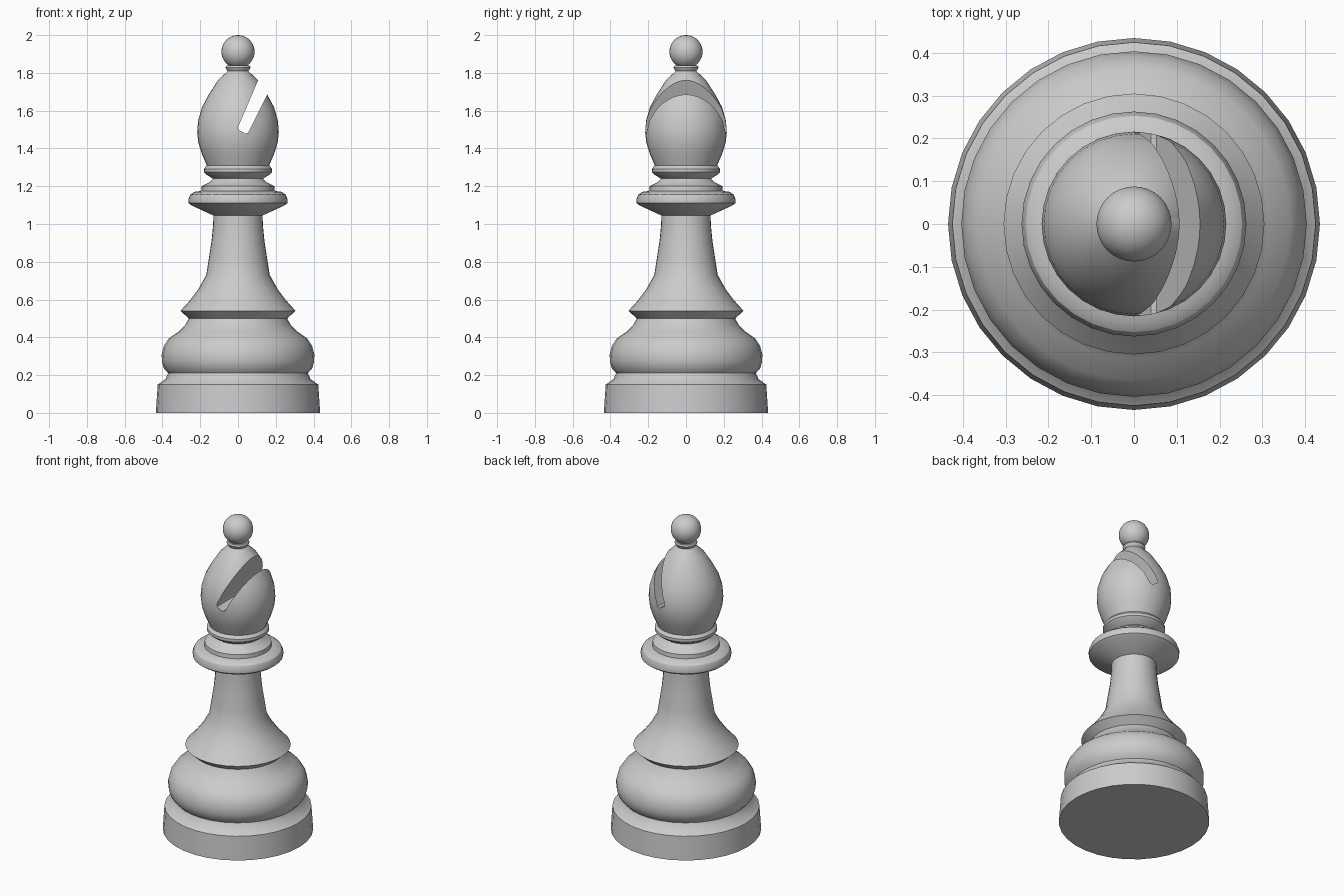
import bpy, bmesh
from math import pi, sin, cos, radians

if "Cube" in bpy.data.objects:
    bpy.data.objects.remove(bpy.data.objects["Cube"])

SIDES = 32


def finish(bm, name):
    bmesh.ops.remove_doubles(bm, verts=bm.verts, dist=1e-5)
    bmesh.ops.recalc_face_normals(bm, faces=bm.faces)
    mesh = bpy.data.meshes.new(name)
    bm.to_mesh(mesh)
    bm.free()
    obj = bpy.data.objects.new(name, mesh)
    bpy.context.collection.objects.link(obj)
    return obj


def activate(obj):
    bpy.ops.object.select_all(action='DESELECT')
    obj.select_set(True)
    bpy.context.view_layer.objects.active = obj


def lathe(name, profile):
    """Turn an (r, z) profile around the z axis."""
    bm = bmesh.new()
    verts = [bm.verts.new((r, 0, z)) for r, z in profile]
    edges = [bm.edges.new(p) for p in zip(verts, verts[1:])]
    bmesh.ops.spin(bm, geom=verts + edges, cent=(0, 0, 0), axis=(0, 0, 1),
                   angle=2 * pi, steps=SIDES)
    # outward normals, also for the open shells
    bmesh.ops.remove_doubles(bm, verts=bm.verts, dist=1e-5)
    return finish(bm, name)


# foot and rounded cushion
base = lathe("base", [
    (0, 0), (0.435, 0), (0.425, 0.15), (0.385, 0.178), (0.37, 0.21),
    (0.392, 0.235), (0.403, 0.27), (0.404, 0.31), (0.392, 0.355),
    (0.365, 0.395), (0.315, 0.43), (0.28, 0.465), (0.26, 0.50)])

# flared stem
stem = lathe("stem", [
    (0.26, 0.50), (0.305, 0.54), (0.255, 0.595), (0.21, 0.655),
    (0.168, 0.73), (0.154, 0.82), (0.14, 0.91), (0.132, 0.99), (0.13, 1.045)])

# collar disc with step and narrow ring
collar = lathe("collar", [
    (0.13, 1.045), (0.245, 1.098), (0.261, 1.11), (0.263, 1.13),
    (0.253, 1.155), (0.232, 1.17), (0.195, 1.175), (0.193, 1.20),
    (0.152, 1.22), (0.133, 1.24), (0.165, 1.26), (0.18, 1.275),
    (0.18, 1.292), (0.165, 1.31)])

# egg-shaped head with neck ring and ball
ball = [(0.088 * sin(a), 1.912 - 0.088 * cos(a))
        for a in (radians(32 + 148 * i / 12) for i in range(12))]
head = lathe("head", [
    (0, 1.31), (0.165, 1.31), (0.193, 1.375), (0.21, 1.43), (0.216, 1.485),
    (0.211, 1.55), (0.19, 1.62), (0.155, 1.685), (0.107, 1.76), (0.055, 1.81),
    (0.062, 1.82), (0.066, 1.829), (0.061, 1.838)] + ball + [(0, 2.0)])

# slanted slot cut through the head
bm = bmesh.new()
outline = [(0.0, 1.512), (0.002, 1.499), (0.04, 1.478), (0.053, 1.483),
           (0.154, 1.685), (0.224, 1.825), (0.176, 1.915), (0.106, 1.76)]
face = bm.faces.new([bm.verts.new((x, -0.4, z)) for x, z in outline])
side = bmesh.ops.extrude_face_region(bm, geom=[face])["geom"]
bmesh.ops.translate(bm, vec=(0, 0.8, 0),
                    verts=[g for g in side if isinstance(g, bmesh.types.BMVert)])
cutter = finish(bm, "slot_cutter")
cutter.hide_render = True
activate(head)
mod = head.modifiers.new("slot", 'BOOLEAN')
mod.operation, mod.solver, mod.object = 'DIFFERENCE', 'EXACT', cutter
bpy.ops.object.modifier_apply(modifier=mod.name)
bpy.data.objects.remove(cutter)

for part in (base, stem, collar, head):
    activate(part)
    bpy.ops.object.shade_smooth_by_angle(angle=radians(30))
